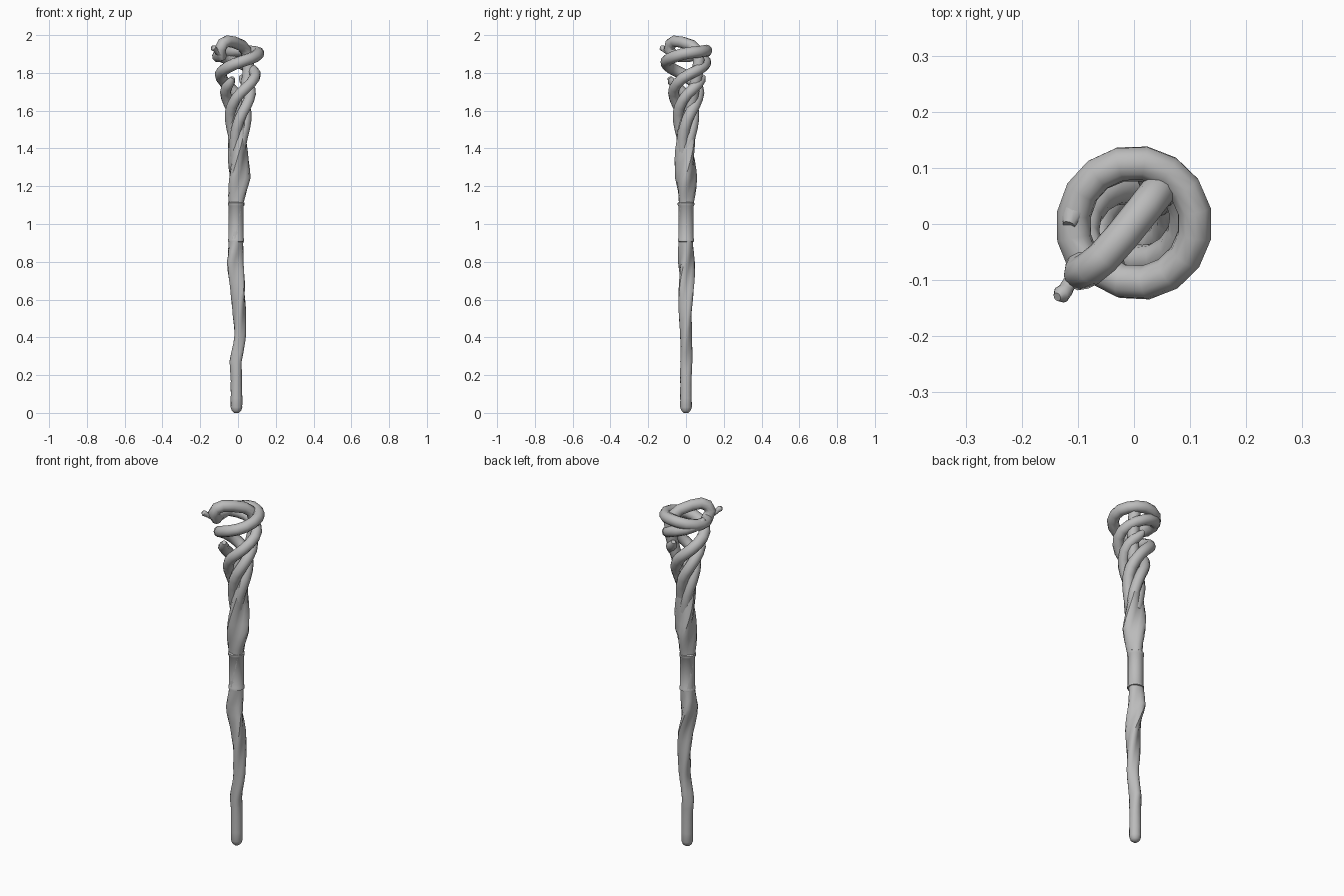
import bpy, bmesh
from math import sin, cos, pi
from mathutils import Vector

cube = bpy.data.objects.get("Cube")
if cube:
    bpy.data.objects.remove(cube)

wood = bpy.data.materials.new("plain grey")
wood.use_nodes = True
GREY = (0.5, 0.5, 0.5, 1)
wood.diffuse_color = GREY
wood.node_tree.nodes["Principled BSDF"].inputs["Base Color"].default_value = GREY


def add_object(name, mesh):
    mesh.materials.clear()
    mesh.materials.append(wood)
    for face in mesh.polygons:
        face.use_smooth = True
    obj = bpy.data.objects.new(name, mesh)
    bpy.context.collection.objects.link(obj)
    bpy.ops.object.select_all(action='DESELECT')
    obj.select_set(True)
    bpy.context.view_layer.objects.active = obj
    bpy.ops.object.shade_smooth_by_angle(angle=pi / 4)
    return obj


def sample(rows, t):
    """Linear interpolation in rows sorted by their first column."""
    for a, b in zip(rows, rows[1:]):
        if t <= b[0]:
            f = (t - a[0]) / (b[0] - a[0])
            return [p + (q - p) * f for p, q in zip(a, b)]
    return list(rows[-1])


def loft(name, rings, sides, lobes=3):
    """Stack rings of (z, centre x, radius, ridge depth, twist)."""
    bm = bmesh.new()
    loops = []
    for z, cx, r, depth, twist in rings:
        loop = []
        for i in range(sides):
            a = 2 * pi * i / sides + twist
            ridge = r * (1 - depth + depth * cos(lobes * (a - twist)))
            loop.append(bm.verts.new((cx + ridge * cos(a), ridge * sin(a), z)))
        loops.append(loop)
    for low, high in zip(loops, loops[1:]):
        for i in range(sides):
            j = (i + 1) % sides
            bm.faces.new((low[i], low[j], high[j], high[i]))
    bm.faces.new(loops[0][::-1])
    bm.faces.new(loops[-1])
    mesh = bpy.data.meshes.new(name)
    bm.to_mesh(mesh)
    bm.free()
    return add_object(name, mesh)


def tube(name, points, radius, taper=None):
    """Round branch along a path, with an optional radius factor per point."""
    curve = bpy.data.curves.new(name, 'CURVE')
    curve.dimensions = '3D'
    curve.bevel_depth = radius
    curve.bevel_resolution = 3
    curve.use_fill_caps = True
    spline = curve.splines.new('POLY')
    spline.points.add(len(points) - 1)
    for i, p in enumerate(points):
        spline.points[i].co = (*p, 1)
        spline.points[i].radius = taper[i] if taper else 1
    temp = bpy.data.objects.new(name + " path", curve)
    bpy.context.collection.objects.link(temp)
    graph = bpy.context.evaluated_depsgraph_get()
    mesh = bpy.data.meshes.new_from_object(temp.evaluated_get(graph))
    bpy.data.objects.remove(temp)
    mesh.name = name
    return add_object(name, mesh)


# Gnarled shaft: z, centre x, radius, ridge depth
SHAFT = [
    (0.03, -.008, .031, 0), (0.2, -.008, .031, .02), (0.27, -.012, .035, .08),
    (0.4, .01, .033, .08), (0.65, .004, .044, .16), (0.8, -.02, .05, .16),
    (0.9, -.012, .041, .05), (1.1, -.01, .04, .05), (1.24, .002, .065, .16),
    (1.36, 0, .06, .16), (1.48, .002, .052, .16), (1.58, -.008, .046, .1),
    (1.68, -.005, .02, 0)]
rings = [(0, -.008, .012, 0, 0), (0.01, -.008, .024, 0, 0)]
steps = 34
for n in range(steps + 1):
    z = 0.03 + 1.65 * n / steps
    rings.append((*sample(SHAFT, z), 5 * z))
loft("shaft", rings, 18)

# Grip sleeve with raised rims
sleeve = [(.905, .036), (.908, .043), (.918, .043), (.924, .04),
          (1.095, .04), (1.1, .044), (1.112, .044), (1.118, .036)]
loft("grip_sleeve", [(z, -.01, r, 0, 0) for z, r in sleeve], 16)

# Shared widening spiral: quarter turns, z, distance from the axis
SPIRAL = [(-4.9, 1.36, .014), (-4.4, 1.46, .026), (-3.8, 1.57, .044),
          (-3, 1.68, .064), (-2, 1.785, .092), (-1, 1.855, .106),
          (0, 1.905, .11), (1, 1.92, .11), (2, 1.885, .108), (2.4, 1.89, .112)]


def spiral(start, end, shift, step=0.25):
    path = []
    count = round((end - start) / step)
    for n in range(count + 1):
        turn, z, r = sample(SPIRAL, start + (end - start) * n / count)
        a = (turn + shift) * pi / 2
        path.append(Vector((r * cos(a), r * sin(a), z)))
    return path


# Long branch: winds up, rings the crown, then arches over and drops inside
crown = spiral(-4.9, 2.4, 0)
crown += [Vector(p) for p in (
    (-.095, -.088, 1.925), (-.08, -.08, 1.955), (-.055, -.06, 1.968),
    (-.02, -.02, 1.962), (.02, .03, 1.945), (.045, .062, 1.915),
    (.055, .068, 1.87), (.055, .06, 1.8), (.04, .04, 1.7), (.02, .02, 1.6))]
tube("crown_branch", crown, .031)

# Shorter branches that wrap the head
for name, end, shift in (("inner_branch", -.1, 2), ("side_branch", -2.2, 3),
                         ("low_branch", -2.3, 1)):
    path = spiral(-4.9, end, shift)
    tip = path[-1] * .5 + path[-2] * .5
    path.append(path[-1] + (path[-1] - tip) + Vector((0, 0, .008)))
    taper = [1] * (len(path) - 2) + [.8, .4]
    tube(name, path, .029, taper)

# Small broken twig
tube("twig", [(-.09, -.08, 1.9), (-.115, -.105, 1.915), (-.122, -.118, 1.925),
              (-.13, -.126, 1.932), (-.137, -.13, 1.94)],
     .016, [1.3, .8, .85, 1, .5])
